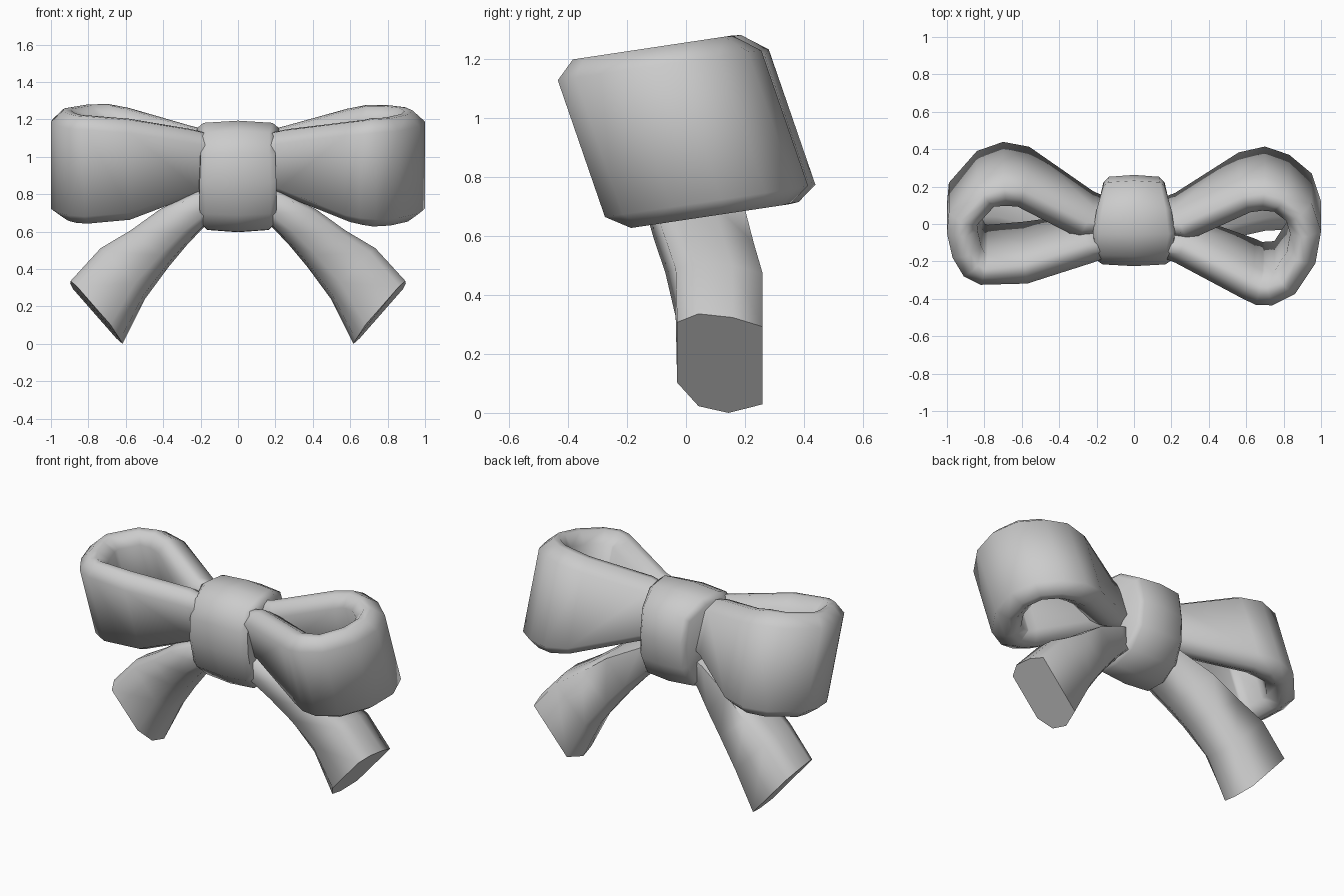
import bpy, bmesh, math
from mathutils import Vector

if "Cube" in bpy.data.objects:
    bpy.data.objects.remove(bpy.data.objects["Cube"])


def loft(name, rings, angle=55):
    """Skin a list of equal closed rings, cap both ends, shade smooth."""
    bm = bmesh.new()
    vs = [[bm.verts.new(p) for p in r] for r in rings]
    n = len(vs[0])
    for a, b in zip(vs, vs[1:]):
        for i in range(n):
            j = (i + 1) % n
            bm.faces.new((a[i], a[j], b[j], b[i]))
    bm.faces.new(vs[0])
    bm.faces.new(vs[-1])
    bmesh.ops.recalc_face_normals(bm, faces=bm.faces)
    me = bpy.data.meshes.new(name)
    bm.to_mesh(me)
    bm.free()
    ob = bpy.data.objects.new(name, me)
    bpy.context.collection.objects.link(ob)
    bpy.ops.object.select_all(action='DESELECT')
    bpy.context.view_layer.objects.active = ob
    ob.select_set(True)
    bpy.ops.object.shade_smooth_by_angle(angle=math.radians(angle))
    return ob


def lean(x, p, h, y0, z0, slant=0.345):
    """Slanted frame of the bow: the top leans to the front."""
    return (x, y0 + p - slant * h, z0 + h + 0.15 * p)


def half_height(x):
    """Ribbon half height, gathered at the knot and wide at the end."""
    pts = [(0.1, 0.15), (0.2, 0.175), (0.55, 0.27), (0.72, 0.292), (1.1, 0.292)]
    for (xa, ha), (xb, hb) in zip(pts, pts[1:]):
        if x <= xb:
            return ha + (hb - ha) * (x - xa) / (xb - xa)
    return 0.29


def ribbon_loop(name, outer, side):
    pts = [Vector(p) for p in outer]
    rings = []
    for i, p in enumerate(pts):
        # Mitred inward normal of the outline
        d0 = (p - pts[max(i - 1, 0)]).normalized()
        d1 = (pts[min(i + 1, len(pts) - 1)] - p).normalized()
        d = (d0 + d1).normalized()
        nrm = Vector((-d.y, d.x))
        H = half_height(p.x)
        t = 0.12 if p.x < 0.15 else 0.185 if p.x < 0.8 else 0.165
        lift = 0.025 if p.x < 0.3 else 0
        f = H - 0.06
        sec = [(0, -f), (0, f), (0.4, H), (0.65, H),
               (1, f), (1, -f), (0.65, 0.012 - H), (0.4, 0.012 - H)]
        ring = []
        for s, h in sec:
            q = p + nrm * s * t
            ring.append(lean(side * q.x, q.y, h, 0, 0.95 + lift))
        rings.append(ring)
    return loft(name, rings, 75)


# Ribbon loops (outer outlines seen along the slanted axis)
ribbon_loop("right_loop", [
    (0.1, -0.13), (0.22, -0.165), (0.57, -0.32), (0.65, -0.355), (0.74, -0.355),
    (0.86, -0.295), (0.97, -0.13), (1.0, 0.04), (0.95, 0.19), (0.83, 0.29),
    (0.7, 0.335), (0.56, 0.31), (0.22, 0.125), (0.1, 0.09)], 1)
ribbon_loop("left_loop", [
    (0.1, -0.13), (0.22, -0.165), (0.57, -0.245), (0.82, -0.245), (0.91, -0.2),
    (0.97, -0.1), (1.0, 0.03), (0.99, 0.14), (0.84, 0.31), (0.7, 0.36),
    (0.56, 0.34), (0.22, 0.135), (0.1, 0.09)], -1)

# Knot wrapped round the middle: (depth, height, half width)
knot_section = [
    (-0.23, 0.0, 0.205), (-0.215, 0.15, 0.2), (-0.15, 0.26, 0.2), (-0.03, 0.295, 0.22),
    (0.11, 0.27, 0.2), (0.24, 0.17, 0.165), (0.25, 0.0, 0.16),
    (0.22, -0.15, 0.165), (0.13, -0.265, 0.18), (0.0, -0.3, 0.195),
    (-0.12, -0.28, 0.195), (-0.205, -0.18, 0.205)]
knot_rings = []
for fx, sc in [(-1, 0.87), (-0.84, 0.97), (0, 1.01), (0.84, 0.97), (1, 0.87)]:
    knot_rings.append([lean(fx * w, p * sc, h * sc, 0.01, 0.9, 0.12)
                       for p, h, w in knot_section])
loft("knot", knot_rings)

# Tails: upper edge (x, z), lower edge (x, z), front y, back y
tail_path = [
    (0.1, 0.84, 0.06, 0.7, -0.06, 0.12),
    (0.22, 0.81, 0.18, 0.635, -0.14, 0.15),
    (0.43, 0.71, 0.28, 0.53, -0.11, 0.2),
    (0.59, 0.595, 0.38, 0.41, -0.07, 0.23),
    (0.75, 0.5, 0.505, 0.24, -0.035, 0.26),
    (0.91, 0.325, 0.625, 0.0, -0.03, 0.26)]
tail_section = [(0.27, 0), (0.9, 0), (1, 0.25), (0.98, 0.65),
                (0.9, 1), (0.09, 1), (0, 0.6), (0.07, 0.25)]
for name, side in (("right_tail", 1), ("left_tail", -1)):
    rings = []
    for xa, za, xb, zb, yf, yb in tail_path:
        rings.append([(side * (xb + (xa - xb) * t - 0.02 * (1 - s)),
                       yf + (yb - yf) * s,
                       zb + (za - zb) * t + 0.015 * (1 - s) * (t > 0.1))
                      for t, s in tail_section])
    loft(name, rings, 76)
